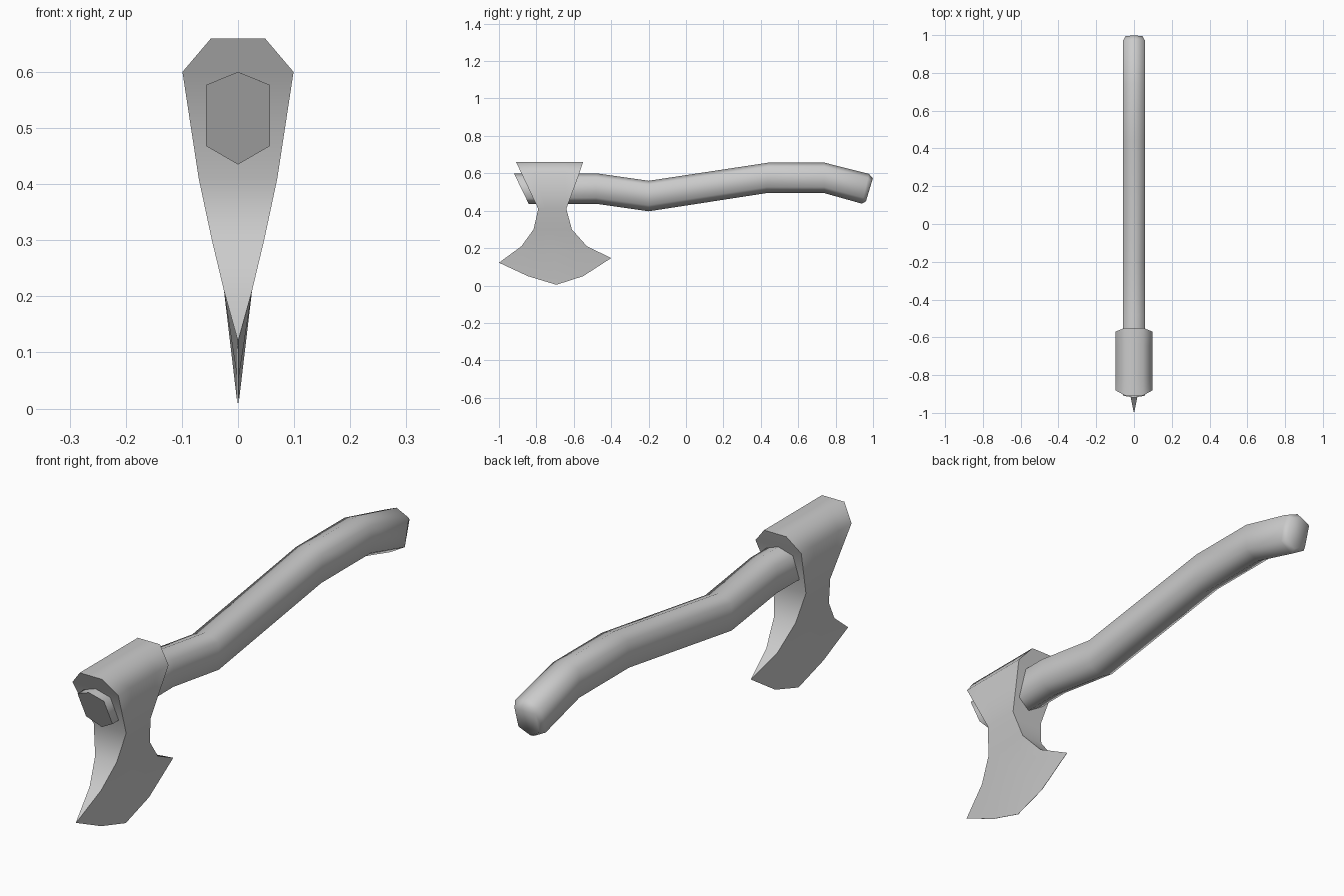
import bpy
import bmesh
import math

cube = bpy.data.objects.get("Cube")
if cube:
    bpy.data.objects.remove(cube, do_unlink=True)

GREY = (0.6, 0.6, 0.6, 1)
grey = bpy.data.materials.new("plain grey")
grey.use_nodes = True
grey.diffuse_color = GREY
grey.node_tree.nodes["Principled BSDF"].inputs["Base Color"].default_value = GREY


def loft(name, rings, sharp_angle, sharp_start=False):
    """Skin closed rings of points, cap both ends, smooth all but sharp edges."""
    bm = bmesh.new()
    loops = [[bm.verts.new(p) for p in ring] for ring in rings]
    n = len(loops[0])
    for a, b in zip(loops, loops[1:]):
        for i in range(n):
            j = (i + 1) % n
            bm.faces.new((a[i], a[j], b[j], b[i]))
    first_cap = bm.faces.new(loops[0][::-1])
    bm.faces.new(loops[-1])
    bmesh.ops.remove_doubles(bm, verts=bm.verts, dist=0.0001)
    bmesh.ops.dissolve_degenerate(bm, edges=bm.edges, dist=0.0001)
    bmesh.ops.recalc_face_normals(bm, faces=bm.faces)
    for face in bm.faces:
        face.smooth = True
    for edge in bm.edges:
        edge.smooth = edge.calc_face_angle(0) < math.radians(sharp_angle)
    if sharp_start and first_cap.is_valid:
        for edge in first_cap.edges:
            edge.smooth = False
    mesh = bpy.data.meshes.new(name)
    bm.to_mesh(mesh)
    bm.free()
    mesh.materials.append(grey)
    obj = bpy.data.objects.new(name, mesh)
    bpy.context.collection.objects.link(obj)
    return obj


def mix(a, b, t):
    return a + (b - a) * t


# Handle: six-sided sections, each set by its top point, bottom point and half width
def handle_ring(y_top, z_top, y_bot, z_bot, half):
    section = [(0, 0), (1, 0.14), (1, 0.8), (0, 1), (-1, 0.8), (-1, 0.14)]
    return [(half * s, mix(y_top, y_bot, t), mix(z_top, z_bot, t)) for s, t in section]


handle_path = [
    (-0.92, 0.6, -0.84, 0.435, 0.057),
    (-0.48, 0.6, -0.48, 0.437, 0.057),
    (-0.2, 0.56, -0.2, 0.397, 0.057),
    (0.44, 0.657, 0.43, 0.494, 0.057),
    (0.74, 0.657, 0.74, 0.494, 0.057),
    (0.978, 0.597, 0.94, 0.438, 0.057),
    (0.999, 0.573, 0.962, 0.45, 0.045),
]
loft("handle", [handle_ring(*p) for p in handle_path], 70, sharp_start=True)

# Axe head: stacked rows tapering from the poll down to the cutting edge
STEPS = 4


def head_ring(z, y_front, y_back, half):
    ys = [mix(y_front, y_back, i / STEPS) for i in range(STEPS + 1)]
    return [(half, y, z) for y in ys] + [(-half, y, z) for y in reversed(ys)]


head_rows = [
    (0.66, -0.908, -0.55, 0.048),
    (0.6, -0.88, -0.57, 0.099),
    (0.41, -0.79, -0.64, 0.07),
    (0.3, -0.815, -0.61, 0.0465),
    (0.21, -0.88, -0.53, 0.025),
]
edge_curve = [(-1, 0.122), (-0.845, 0.05), (-0.693, 0.004), (-0.55, 0.05), (-0.4, 0.147)]
edge_ring = [(0.0006, y, z) for y, z in edge_curve]
edge_ring += [(-x, y, z) for x, y, z in reversed(edge_ring)]
loft("axe_head", [head_ring(*r) for r in head_rows] + [edge_ring], 60)
